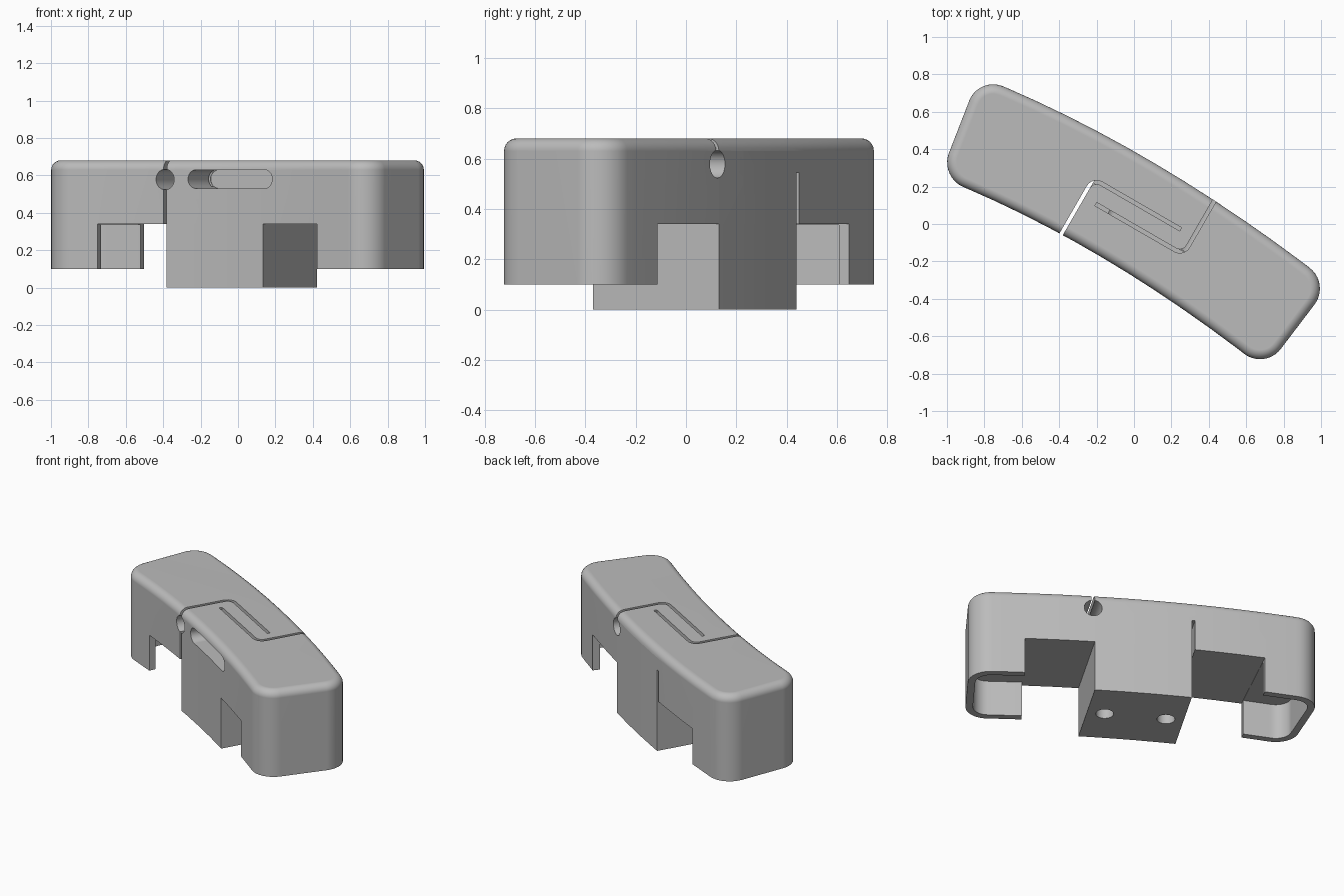
import bpy, bmesh
from math import radians, pi, cos, sin
from mathutils import Matrix, Vector

if "Cube" in bpy.data.objects:
    bpy.data.objects.remove(bpy.data.objects["Cube"])

grey = bpy.data.materials.new("plain_grey")
grey.use_nodes = True
grey.diffuse_color = (0.5, 0.5, 0.5, 1)
grey.node_tree.nodes["Principled BSDF"].inputs["Base Color"].default_value = (0.5, 0.5, 0.5, 1)

# Frame along the length of the body, and the half turn that maps front to back
FRAME = Matrix.Rotation(radians(-30), 4, 'Z')
ACROSS = FRAME @ Matrix.Rotation(pi / 2, 4, 'X')
CENTRE = FRAME @ Vector((0, 0.045, 0))
TURN = Matrix.Translation(CENTRE) @ Matrix.Rotation(pi, 4, 'Z') @ Matrix.Translation(-CENTRE)


def finish(name, bm):
    bmesh.ops.recalc_face_normals(bm, faces=bm.faces)
    mesh = bpy.data.meshes.new(name)
    bm.to_mesh(mesh)
    bm.free()
    mesh.materials.append(grey)
    obj = bpy.data.objects.new(name, mesh)
    bpy.context.collection.objects.link(obj)
    return obj


def prism_bm(points, low, high):
    bm = bmesh.new()
    face = bm.faces.new([bm.verts.new((x, y, low)) for x, y in points])
    top = bmesh.ops.extrude_face_region(bm, geom=[face])["geom"]
    for v in top:
        if isinstance(v, bmesh.types.BMVert):
            v.co.z = high
    bmesh.ops.recalc_face_normals(bm, faces=bm.faces)
    return bm


def prism(name, points, low, high, matrix=Matrix()):
    bm = prism_bm(points, low, high)
    bm.transform(matrix)
    return finish(name, bm)


def apply_boolean(target, cutter, operation='DIFFERENCE'):
    mod = target.modifiers.new("cut", 'BOOLEAN')
    mod.object, mod.operation, mod.solver = cutter, operation, 'EXACT'
    bpy.context.view_layer.objects.active = target
    bpy.ops.object.modifier_apply(modifier=mod.name)
    bpy.data.objects.remove(cutter)


def rect(x0, x1, y0, y1):
    return [(x0, y0), (x1, y0), (x1, y1), (x0, y1)]


def capsule(x0, x1, y, r, n=12):
    right = [(x1 + r * cos(a), y + r * sin(a)) for a in (pi * i / n - pi / 2 for i in range(n + 1))]
    left = [(x0 - r * cos(a), y - r * sin(a)) for a in (pi * i / n - pi / 2 for i in range(n + 1))]
    return right + left


def circle(x, y, r, n=32):
    return [(x + r * cos(2 * pi * i / n), y + r * sin(2 * pi * i / n)) for i in range(n)]


def bowed_edge(x0, x1, y0, slope, bend, n=12):
    steps = [(x1 - x0) * i / n for i in range(n + 1)]
    return [(x0 + d, y0 + slope * d + bend * d * d) for d in steps]


def outline_bm(low, high):
    """Bowed plan shape with four rounded corners."""
    front = bowed_edge(-1.04, 0.70, 0.25, -0.395, -0.113)
    back = bowed_edge(-0.83, 1.05, 0.79, -0.4, -0.101)
    bm = prism_bm(front + back[::-1], low, high)
    ends = (front[0], front[-1], back[0], back[-1])
    corners = []
    for e in bm.edges:
        a, b = (v.co for v in e.verts)
        if abs(a.z - b.z) > 0.01 and any((a.xy - Vector(p)).length < 0.001 for p in ends):
            corners.append(e)
    bmesh.ops.bevel(bm, geom=corners, offset=0.14, segments=10, profile=0.5, affect='EDGES')
    return bm


# Body with rounded top rim and hollow legs
bm = outline_bm(0.10, 0.68)
rim = [e for e in bm.edges if all(v.co.z > 0.67 for v in e.verts)]
bmesh.ops.bevel(bm, geom=rim, offset=0.05, segments=6, profile=0.5, affect='EDGES')
base = [f for f in bm.faces if all(v.co.z < 0.11 for v in f.verts)]
bmesh.ops.inset_region(bm, faces=base, thickness=0.045, use_even_offset=True)
base = [f for f in base if f.is_valid]
cavity = bmesh.ops.extrude_face_region(bm, geom=base)["geom"]
for v in cavity:
    if isinstance(v, bmesh.types.BMVert):
        v.co.z = 0.337
bmesh.ops.delete(bm, geom=[f for f in base if f.is_valid], context='FACES')
body = finish("body", bm)

# Opening between the two legs
opening = [(-0.85, -0.08), (0.28, -0.75), (0.91, 0.06), (-0.40, 0.86)]
apply_boolean(body, prism("opening", opening, -0.2, 0.34))

# Hooked slot through the roof: straight slit, rounded turn, long groove
bend = [(-0.26 - 0.05 * cos(a), 0.05 + 0.05 * sin(a)) for a in (pi / 2 * i / 6 for i in range(7))]
path = [Vector(p) for p in [(-0.31, -0.6)] + bend + [(0.23, 0.10)]]
sides = [[], []]
for i, p in enumerate(path):
    along = (path[min(i + 1, len(path) - 1)] - path[max(i - 1, 0)]).normalized()
    if i in (0, 1):
        along = Vector((0, 1))
    elif i >= len(path) - 2:
        along = Vector((1, 0))
    normal = Vector((-along.y, along.x)) * 0.01
    sides[0].append(tuple(p + normal))
    sides[1].append(tuple(p - normal))
hook = sides[0] + sides[1][::-1]

# Matching cuts on the front and the back
for turn in (Matrix(), TURN):
    frame, across = turn @ FRAME, turn @ ACROSS
    apply_boolean(body, prism("side_slit", rect(-0.32, -0.30, -0.7, 0.8), 0.2, 0.545, frame))
    apply_boolean(body, prism("hook_slot", hook, 0.54, 0.9, frame))
    apply_boolean(body, prism("round_hole", circle(-0.31, 0.578, 0.055), -0.08, 0.7, across))
    apply_boolean(body, prism("long_slot", capsule(-0.12, 0.31, 0.58, 0.05), -0.003, 0.8, across))

# Centre block with two screw holes underneath
block = finish("centre_block", outline_bm(0, 0.34))
apply_boolean(block, prism("block_limits", rect(-0.30, 0.30, -0.8, 0.9), -0.2, 0.6, FRAME), 'INTERSECT')
for s in (-0.19, 0.19):
    apply_boolean(block, prism("screw_hole", circle(s, 0.045, 0.055), -0.1, 0.25, FRAME))

# Smooth shading with sharp edges kept
for obj in (body, block):
    bpy.ops.object.select_all(action='DESELECT')
    obj.select_set(True)
    bpy.context.view_layer.objects.active = obj
    bpy.ops.object.shade_smooth_by_angle(angle=radians(30))
    mod = obj.modifiers.new("even_shading", 'WEIGHTED_NORMAL')
    mod.keep_sharp = True
